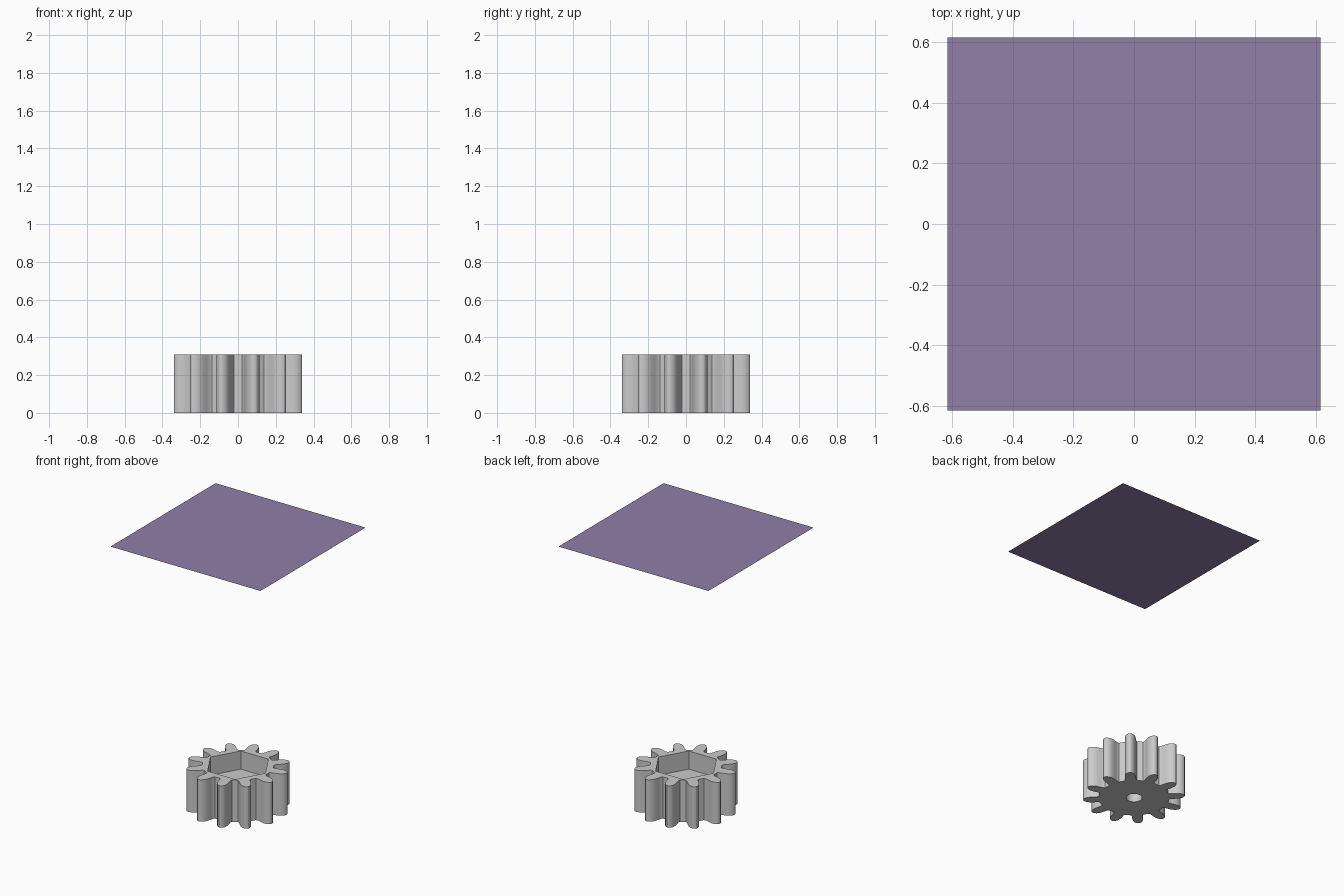
import bpy, bmesh
from math import sin, cos, pi, radians

if "Cube" in bpy.data.objects:
    bpy.data.objects.remove(bpy.data.objects["Cube"])

TEETH, HEIGHT = 12, 0.31


def prism(name, points, z0, z1):
    """Extrude a flat outline from z0 to z1."""
    bm = bmesh.new()
    face = bm.faces.new([bm.verts.new((x, y, z0)) for x, y in points])
    ext = bmesh.ops.extrude_face_region(bm, geom=[face])
    top = [g for g in ext["geom"] if isinstance(g, bmesh.types.BMVert)]
    bmesh.ops.translate(bm, verts=top, vec=(0, 0, z1 - z0))
    bmesh.ops.recalc_face_normals(bm, faces=bm.faces)
    mesh = bpy.data.meshes.new(name)
    bm.to_mesh(mesh)
    bm.free()
    ob = bpy.data.objects.new(name, mesh)
    bpy.context.collection.objects.link(ob)
    return ob


def ring(radius, sides):
    return [(radius * cos(2 * pi * i / sides), radius * sin(2 * pi * i / sides))
            for i in range(sides)]


# Gear outline: one rounded tooth (radius, half width) repeated around
half = [(0.238, 0.042), (0.25, 0.037), (0.27, 0.037), (0.295, 0.037),
        (0.315, 0.034), (0.332, 0.027), (0.344, 0.017), (0.350, 0.007)]
tooth = [(r, -w) for r, w in half] + [(r, w) for r, w in reversed(half)]
outline = []
for i in range(TEETH):
    a = radians(15) + 2 * pi * i / TEETH
    outline += [(u * cos(a) - v * sin(a), u * sin(a) + v * cos(a)) for u, v in tooth]
gear = prism("gear", outline, 0, HEIGHT)

# Hexagonal pocket from above and round bore through the floor
cutters = [prism("pocket_cutter", ring(0.225, 6), 0.175, HEIGHT + 0.1),
           prism("bore_cutter", ring(0.055, 24), -0.1, 0.25)]
for c in cutters:
    c.hide_render = True
    mod = gear.modifiers.new(c.name, 'BOOLEAN')
    mod.operation = 'DIFFERENCE'
    mod.solver = 'EXACT'
    mod.object = c
bpy.context.view_layer.objects.active = gear
gear.select_set(True)
for c in cutters:
    bpy.ops.object.modifier_apply(modifier=c.name)
    bpy.data.objects.remove(c)
bpy.ops.object.shade_smooth_by_angle(angle=radians(30))

# Flat purple sheet floating above
bpy.ops.mesh.primitive_plane_add(size=1.23, location=(0, 0, 2))
sheet = bpy.context.object
sheet.name = "sheet"
mat = bpy.data.materials.new("purple")
mat.diffuse_color = (0.28, 0.21, 0.39, 1)
mat.use_nodes = True
mat.node_tree.nodes["Principled BSDF"].inputs["Base Color"].default_value = mat.diffuse_color
sheet.data.materials.append(mat)
